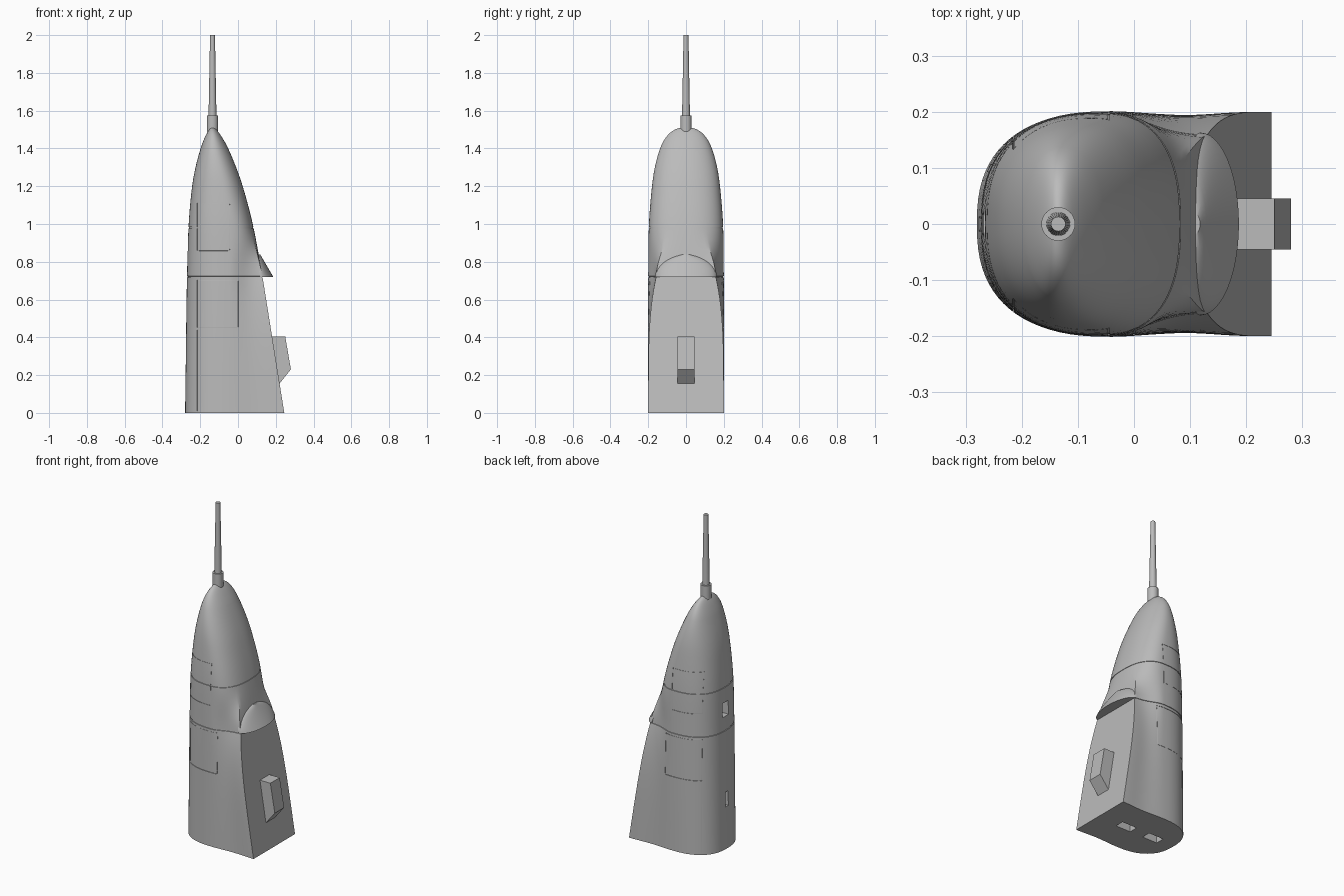
import bpy, bmesh, math
from mathutils import Vector

if "Cube" in bpy.data.objects:
    bpy.data.objects.remove(bpy.data.objects["Cube"], do_unlink=True)

grey = bpy.data.materials.new("plain_grey")
grey.use_nodes = True
grey.diffuse_color = (0.5, 0.5, 0.5, 1)
grey.node_tree.nodes["Principled BSDF"].inputs["Base Color"].default_value = (0.5, 0.5, 0.5, 1)

APEX_X = -0.135
SHOULDER = 0.72
SEAMS = (SHOULDER, 0.98)
# height, left edge, right edge, half width, widest point
PROFILE = [
    (0.00, -0.28, 0.245, 0.200, -0.04),
    (0.40, -0.275, 0.181, 0.201, -0.04),
    (0.72, -0.270, 0.130, 0.200, -0.045),
    (1.00, -0.261, 0.078, 0.196, -0.06),
    (1.20, -0.243, 0.025, 0.180, -0.09),
    (1.30, -0.225, -0.010, 0.165, -0.11),
    (1.40, -0.198, -0.052, 0.137, -0.128),
    (1.46, -0.175, -0.085, 0.105, -0.133),
    (1.50, -0.153, -0.114, 0.060, -0.135),
    (1.515, -0.138, -0.132, 0.008, -0.135),
]


def profile(z, col):
    """Smooth interpolation of one profile column."""
    if col == 2 and z <= SHOULDER:
        return 0.245 - 0.16 * z
    P = PROFILE
    i = max(j for j in range(len(P) - 1) if P[j][0] <= z + 1e-6)

    def slope(j):
        a, b = max(j - 1, 0), min(j + 1, len(P) - 1)
        return (P[b][col] - P[a][col]) / (P[b][0] - P[a][0])
    h = P[i + 1][0] - P[i][0]
    t = (z - P[i][0]) / h
    p, q = P[i][col], P[i + 1][col]
    m, n = slope(i) * h, slope(i + 1) * h
    return p + m * t + (3 * (q - p) - 2 * m - n) * t**2 + (2 * (p - q) + m + n) * t**3


def smooth(t):
    t = min(max(t, 0), 1)
    return t * t * (3 - 2 * t)


def half_section(z, steps=20):
    """Outline from the rounded left end to the right end, on +y."""
    xl, xr, b, xc = (profile(z, c) for c in range(1, 5))
    power = 2 / (2.5 - 0.4 * smooth((z - 0.9) / 0.6))
    pts = []
    for k in range(steps):
        a = math.pi / 2 * k / steps
        pts.append((xc + (xl - xc) * math.cos(a) ** power, b * math.sin(a) ** power))
    w = 0.2 - 0.042 * min(z / SHOULDER, 1) ** 4
    rounding = smooth((z - SHOULDER) / 0.25)
    corner = int(steps * 0.7)
    for k in range(steps + 1):
        a = math.pi / 2 * k / steps
        rx = xc + (xr - xc) * max(math.sin(a), 0) ** power
        ry = b * max(math.cos(a), 0) ** power
        f = min(k / corner, 1)
        wx = xc + (xr - xc) * f
        wy = b + (w - b) * smooth(f) - 0.006 * math.sin(math.pi * f) ** 2
        if k > corner:
            wy = w * (steps - k) / (steps - corner)
        pts.append((wx + (rx - wx) * rounding, wy + (ry - wy) * rounding))
    return pts


def side_y(z, x):
    pts = half_section(z)
    for (x0, y0), (x1, y1) in zip(pts, pts[1:]):
        if x0 <= x <= x1 and x1 > x0:
            return y0 + (y1 - y0) * (x - x0) / (x1 - x0)
    return 0


def new_object(name, bm):
    bmesh.ops.recalc_face_normals(bm, faces=bm.faces)
    me = bpy.data.meshes.new(name)
    bm.to_mesh(me)
    bm.free()
    me.materials.append(grey)
    ob = bpy.data.objects.new(name, me)
    bpy.context.collection.objects.link(ob)
    return ob


def loft(name, rings):
    bm = bmesh.new()
    rows = [[bm.verts.new(p) for p in r] for r in rings]
    for lo, hi in zip(rows, rows[1:]):
        for i in range(len(lo)):
            j = (i + 1) % len(lo)
            bm.faces.new((lo[i], lo[j], hi[j], hi[i]))
    bm.faces.new(rows[0])
    bm.faces.new(rows[-1])
    return new_object(name, bm)


def activate(ob):
    bpy.ops.object.select_all(action="DESELECT")
    ob.select_set(True)
    bpy.context.view_layer.objects.active = ob


def shade(ob, angle=35):
    activate(ob)
    bpy.ops.object.shade_smooth_by_angle(angle=math.radians(angle))


def box(name, centre, size):
    bm = bmesh.new()
    bmesh.ops.create_cube(bm, size=1)
    for v in bm.verts:
        v.co = Vector(centre) + v.co * Vector(size)
    return new_object(name, bm)


def cut(target, cutter):
    cutter.hide_render = True
    mod = target.modifiers.new("cut", "BOOLEAN")
    mod.operation, mod.solver, mod.object = "DIFFERENCE", "EXACT", cutter
    activate(target)
    bpy.ops.object.modifier_apply(modifier=mod.name)
    bpy.data.objects.remove(cutter, do_unlink=True)


# Main body with recessed seam rings
levels = {round(0.04 * i, 3): 1 for i in range(36)}
levels.update({round(1.40 + 0.0115 * i, 4): 1 for i in range(11)})
for s in SEAMS:
    levels = {z: v for z, v in levels.items() if abs(z - s) > 0.012}
    levels.update({s - 0.004: 1, s - 0.003: 0.985, s + 0.003: 0.985, s + 0.004: 1})
rings = []
for z in sorted(levels):
    half = half_section(z)
    outline = half + [(x, -y) for x, y in half[-2:0:-1]]
    xc = profile(z, 4)
    rings.append([(xc + (x - xc) * levels[z], y * levels[z], z) for x, y in outline])
body = loft("body", rings)

# Recesses in the rounded end and the underside
cut(body, box("window_cutter", (-0.26, 0, 0.846), (0.12, 0.055, 0.085)))
cut(body, box("slot_cutter", (-0.27, 0, 0.30), (0.12, 0.026, 0.09)))
for x in (0.055, -0.135):
    cut(body, box("base_slot_cutter", (x, 0, 0), (0.1, 0.055, 0.12)))


# Fine panel grooves on both sides
def groove(path, side, closed):
    cu = bpy.data.curves.new("groove_cutter", "CURVE")
    cu.dimensions = "3D"
    cu.bevel_depth, cu.bevel_resolution = 0.0025, 0
    cu.use_fill_caps = True
    sp = cu.splines.new("POLY")
    sp.points.add(len(path) - 1)
    for pt, (x, z) in zip(sp.points, path):
        pt.co = (x, side * side_y(z, x), z, 1)
    sp.use_cyclic_u = closed
    ob = bpy.data.objects.new("groove_cutter", cu)
    bpy.context.collection.objects.link(ob)
    activate(ob)
    bpy.ops.object.convert(target="MESH")
    cut(body, bpy.context.view_layer.objects.active)


def panel(x0, x1, z0, z1, n=14):
    corners = [(x0, z0), (x1, z0), (x1, z1), (x0, z1)]
    return [(a[0] + (b[0] - a[0]) * i / n, a[1] + (b[1] - a[1]) * i / n)
            for a, b in zip(corners, corners[1:] + corners[:1]) for i in range(n)]


for side in (1, -1):
    groove(panel(-0.215, -0.045, 0.86, 1.11), side, True)
    groove(panel(-0.215, 0.0, 0.453, 0.702), side, True)
    groove([(-0.215, 0.01 + 0.43 * i / 20) for i in range(21)], side, False)
shade(body)

# Hooded lip over the flat face
rings = []
for k in range(13):
    s = 0.985 * k / 12
    xin, xout = 0.118 - 0.03 * s, 0.187 - 0.07 * s
    w = 0.163 * math.sqrt(1 - s * s)
    arc = [math.pi * (i / 24 - 0.5) for i in range(25)]
    rings.append([(xin + (xout - xin) * math.cos(a), w * math.sin(a), SHOULDER + 0.12 * s)
                  for a in arc])
shade(loft("hood_lip", rings))

# Wedge block on the flat face
wedge = [(0.17, 0.405), (0.25, 0.405), (0.28, 0.23), (0.22, 0.155), (0.20, 0.155)]
loft("side_block", [[(x, y, z) for x, z in wedge] for y in (-0.045, 0.045)])


# Nose collar and probe
def rod(name, r0, r1, z0, z1, sides=32):
    angles = [2 * math.pi * i / sides for i in range(sides)]
    ob = loft(name, [[(APEX_X + r * math.cos(a), r * math.sin(a), z) for a in angles]
                     for r, z in ((r0, z0), (r1, z1))])
    shade(ob)


rod("nose_collar", 0.03, 0.03, 1.49, 1.575)
rod("nose_probe", 0.021, 0.013, 1.57, 2.0)
